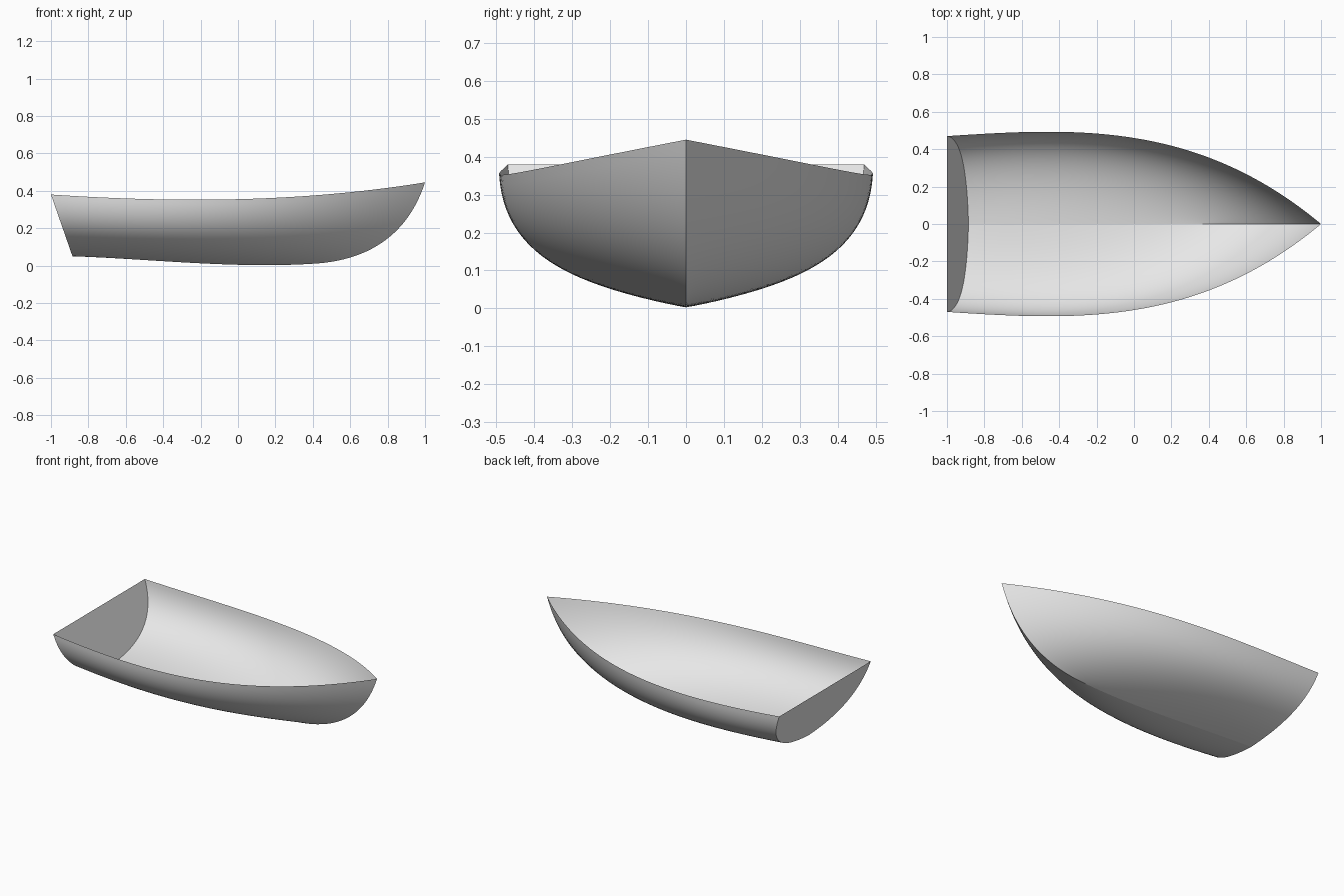
import bpy, bmesh
from mathutils import Vector

if "Cube" in bpy.data.objects:
    bpy.data.objects.remove(bpy.data.objects["Cube"])

# Control rows running stern to bow (x, y, z)
SHEER = [(-1, .47, .38), (-.333, .513, .335), (.333, .557, .337), (1, 0, .445)]
BILGE = [(-.8955, .46, .08), (-.307, .53, .05), (.28, .44, .03), (.87, 0, .05)]
KEEL = [(-.885, 0, .05), (-.447, 0, .035), (-.008, 0, -.019), (.43, 0, .012)]
NU, NV = 48, 24


def bezier(pts, t):
    pts = [Vector(p) for p in pts]
    while len(pts) > 1:
        pts = [a.lerp(b, t) for a, b in zip(pts, pts[1:])]
    return pts[0]


def section(u):
    """Half cross-section from keel to sheer."""
    ctrl = [bezier(row, u) for row in (KEEL, BILGE, SHEER)]
    return [bezier(ctrl, j / NV) for j in range(NV + 1)]


def add_object(name, bm, mat):
    me = bpy.data.meshes.new(name)
    bm.to_mesh(me)
    bm.free()
    me.materials.append(mat)
    ob = bpy.data.objects.new(name, me)
    bpy.context.collection.objects.link(ob)
    return ob


grey = bpy.data.materials.new("light grey")
grey.diffuse_color = (.8, .8, .8, 1)
grey.use_nodes = True
grey.node_tree.nodes["Principled BSDF"].inputs["Base Color"].default_value = grey.diffuse_color

# Hull shell: two lofted halves meeting in a sharp keel and stem
bm = bmesh.new()
for side in (1, -1):
    grid = [[bm.verts.new((p.x, side * p.y, p.z)) for p in section(i / NU)]
            for i in range(NU + 1)]
    for a, b in zip(grid, grid[1:]):
        for j in range(NV):
            quad = [a[j], a[j + 1], b[j + 1], b[j]]
            f = bm.faces.new(quad if side > 0 else quad[::-1])
            f.smooth = True
bmesh.ops.remove_doubles(bm, verts=bm.verts, dist=1e-5)
for e in bm.edges:
    if all(abs(v.co.y) < 1e-5 for v in e.verts):
        e.smooth = False
add_object("hull", bm, grey)

# Transom: flat raked stern panel
bm = bmesh.new()
half = section(0)
outline = [Vector((p.x, -p.y, p.z)) for p in reversed(half)] + half[1:]
face = bm.faces.new([bm.verts.new(p) for p in outline])
face.normal_update()
if face.normal.x > 0:
    face.normal_flip()
add_object("transom", bm, grey)
